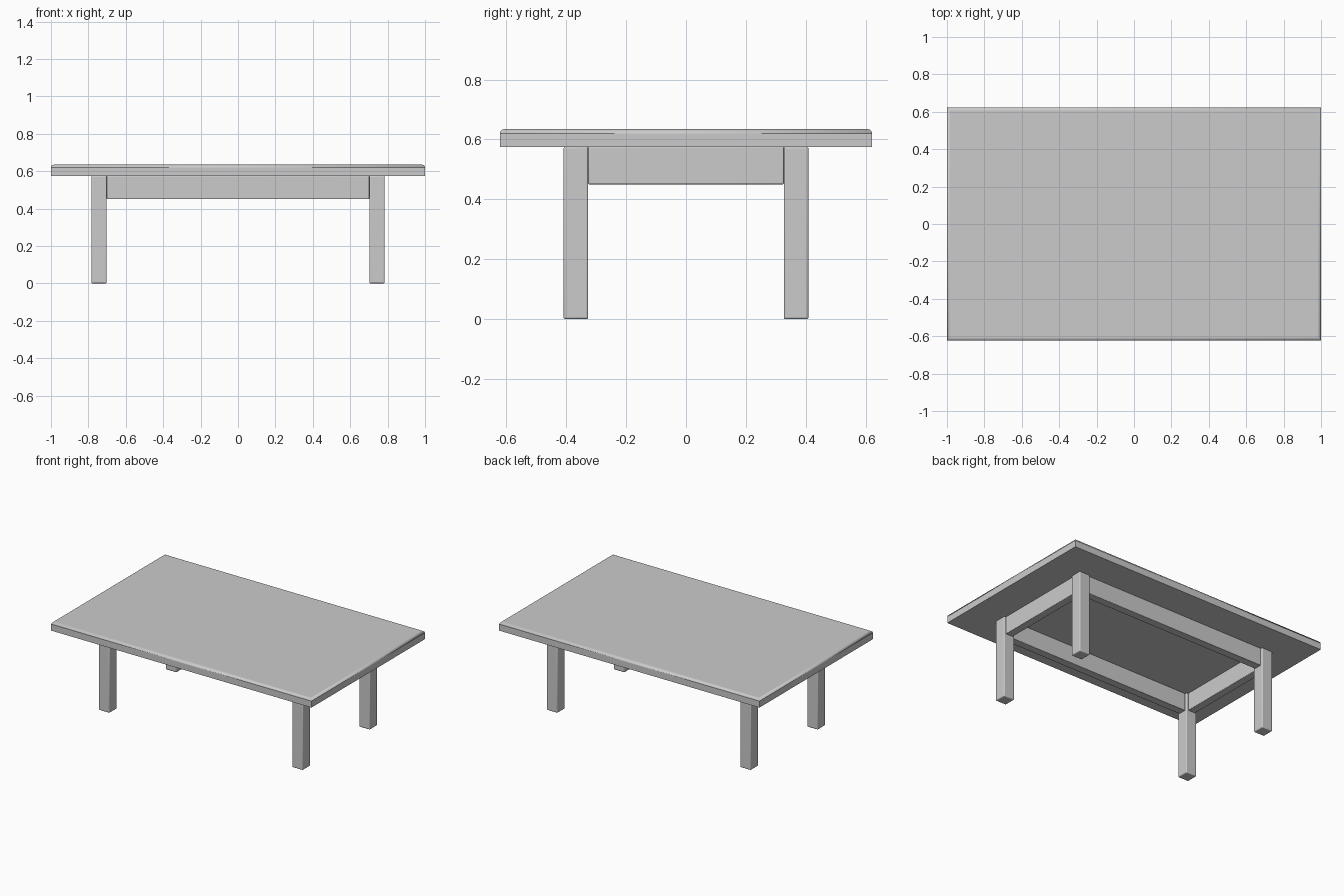
import bpy

# Remove the default object
cube = bpy.data.objects.get("Cube")
if cube:
    bpy.data.objects.remove(cube, do_unlink=True)

# Single plain grey material
grey = bpy.data.materials.new("plain_grey")
grey.use_nodes = True
colour = (0.6, 0.6, 0.6, 1)
grey.diffuse_color = colour
grey.node_tree.nodes["Principled BSDF"].inputs["Base Color"].default_value = colour

TOP_Z, UNDER_Z, APRON_Z = 0.635, 0.575, 0.45
LEG_X, LEG_Y, LEG_W = 0.743, 0.368, 0.082
APRON_T = 0.055


def box(name, centre, size, bevel):
    """Box with softly rounded edges."""
    bpy.ops.mesh.primitive_cube_add(size=1, location=centre)
    obj = bpy.context.object
    obj.name = name
    obj.scale = size
    bpy.ops.object.transform_apply(location=False, rotation=False, scale=True)
    obj.data.materials.append(grey)
    mod = obj.modifiers.new("rounded_edges", 'BEVEL')
    mod.width = bevel
    mod.segments = 3
    bpy.ops.object.shade_smooth_by_angle()
    return obj


# Table top: rounded on the upper rim, crisp underneath
top = box("table_top", (0, 0, (TOP_Z + UNDER_Z) / 2),
          (2, 1.244, TOP_Z - UNDER_Z), 0.015)
top.modifiers["rounded_edges"].limit_method = 'WEIGHT'
weights = top.data.attributes.new("bevel_weight_edge", 'FLOAT', 'EDGE')
for edge in top.data.edges:
    upper = all(top.data.vertices[v].co.z > 0 for v in edge.vertices)
    weights.data[edge.index].value = 1.0 if upper else 0.0

# Four square legs
for side, sx in (("left", 1), ("right", -1)):
    for end, sy in (("front", -1), ("back", 1)):
        box(f"{end}_{side}_leg", (sx * LEG_X, sy * LEG_Y, UNDER_Z / 2),
            (LEG_W, LEG_W, UNDER_Z), 0.006)

# Aprons joining the legs
mid_z, height = (UNDER_Z + APRON_Z) / 2, UNDER_Z - APRON_Z
for end, sy in (("front", -1), ("back", 1)):
    box(f"{end}_apron", (0, sy * LEG_Y, mid_z),
        (2 * LEG_X - LEG_W, APRON_T, height), 0.004)
for side, sx in (("left", 1), ("right", -1)):
    box(f"{side}_apron", (sx * LEG_X, 0, mid_z),
        (APRON_T, 2 * LEG_Y - LEG_W, height), 0.004)
